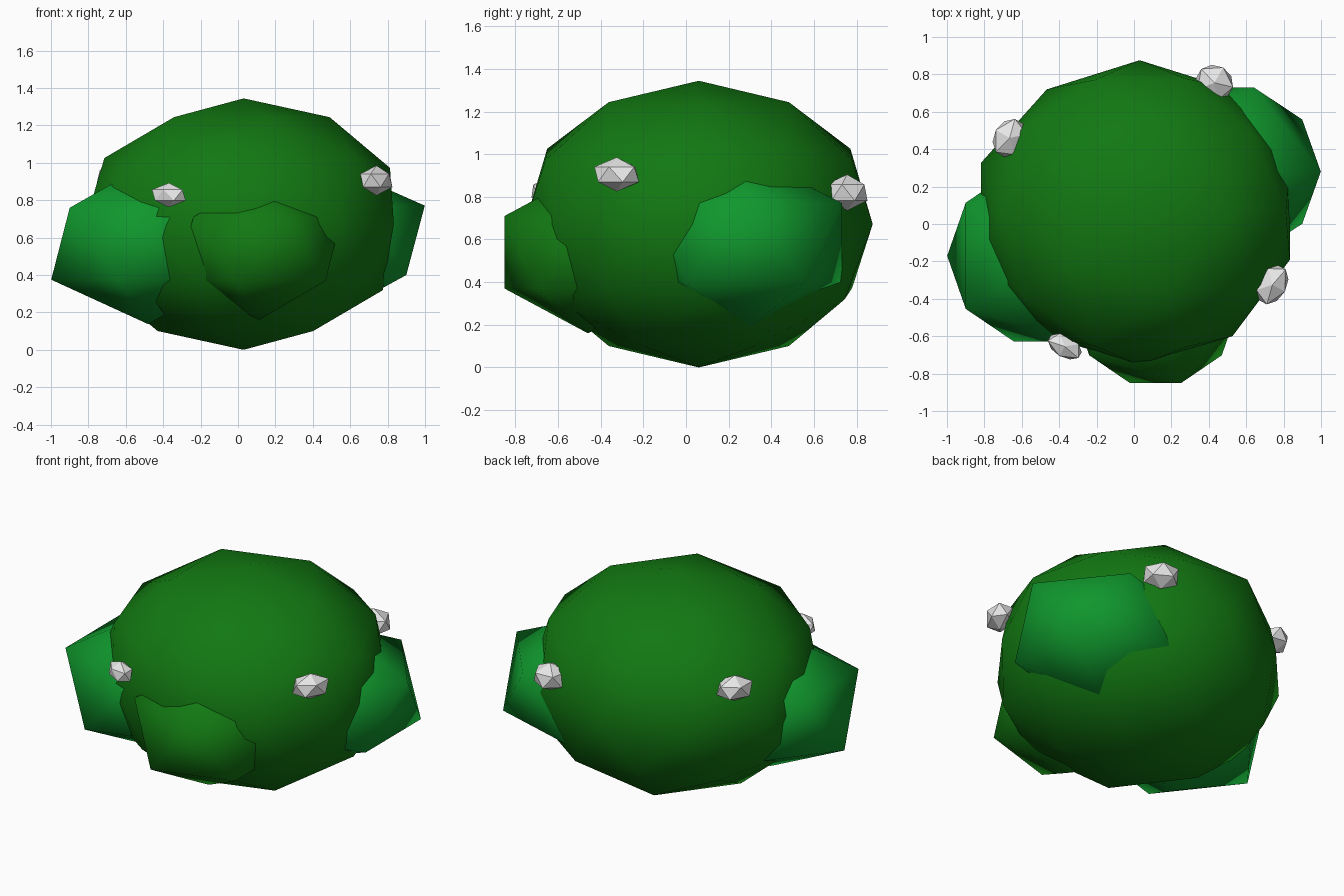
import bpy
import math
from mathutils import Vector

cube = bpy.data.objects.get("Cube")
if cube:
    bpy.data.objects.remove(cube, do_unlink=True)


def material(name, rgb):
    m = bpy.data.materials.new(name)
    m.use_nodes = True
    m.diffuse_color = (*rgb, 1)
    bsdf = m.node_tree.nodes["Principled BSDF"]
    bsdf.inputs["Base Color"].default_value = (*rgb, 1)
    bsdf.inputs["Roughness"].default_value = 0.9
    return m


leaf = material("leaf green", (0.006, 0.19, 0.006))
bright_leaf = material("bright leaf green", (0.005, 0.31, 0.026))
petal = material("pale blossom", (0.8, 0.8, 0.8))


def clump(name, centre, size, mat, detail=1, turn=0.0, smooth=True):
    """A stretched icosphere with its scale baked into the mesh."""
    bpy.ops.mesh.primitive_ico_sphere_add(subdivisions=detail, radius=1, location=centre)
    ob = bpy.context.object
    ob.name = name
    for v in ob.data.vertices:
        v.co = v.co * Vector(size)
    ob.rotation_euler.z = turn
    ob.data.materials.append(mat)
    for p in ob.data.polygons:
        p.use_smooth = smooth
    return ob


# Main body of the bush, with a slightly uneven waist and shoulders
body = clump("main_foliage", (0.03, 0.06, 0.672), (0.875, 0.845, 0.672), leaf, detail=2)
for v in body.data.vertices:
    height = v.co.z / 0.672
    if abs(height) < 0.1:
        push = 1.02 if v.co.x < -0.7 else 0.965
    elif 0.5 < height < 0.6 and abs(v.co.y) > 0.6:
        push = 1.04
    else:
        push = 1.0
    v.co.x *= push
    v.co.y *= push

# Side clumps growing out of the body
clump("front_foliage", (0.115, -0.46, 0.54), (0.49, 0.46, 0.38), leaf)
clump("left_foliage", (0.48, 0.28, 0.585), (0.58, 0.53, 0.415), bright_leaf)
clump("right_foliage", (-0.48, -0.17, 0.567), (0.58, 0.54, 0.43), bright_leaf)

# Faceted blossoms lying against the surface, thin side outwards
blossoms = {
    "front_blossom": ((-0.37, -0.655, 0.827), (0.065, 0.11, 0.065)),
    "left_blossom": ((0.74, -0.325, 0.905), (0.085, 0.125, 0.08)),
    "back_left_blossom": ((0.43, 0.755, 0.82), (0.105, 0.115, 0.085)),
    "back_right_blossom": ((-0.665, 0.46, 0.925), (0.095, 0.12, 0.08)),
}
for name, (centre, size) in blossoms.items():
    outward = math.atan2(centre[1] - 0.06, centre[0] - 0.03)
    clump(name, centre, size, petal, turn=outward, smooth=False)
